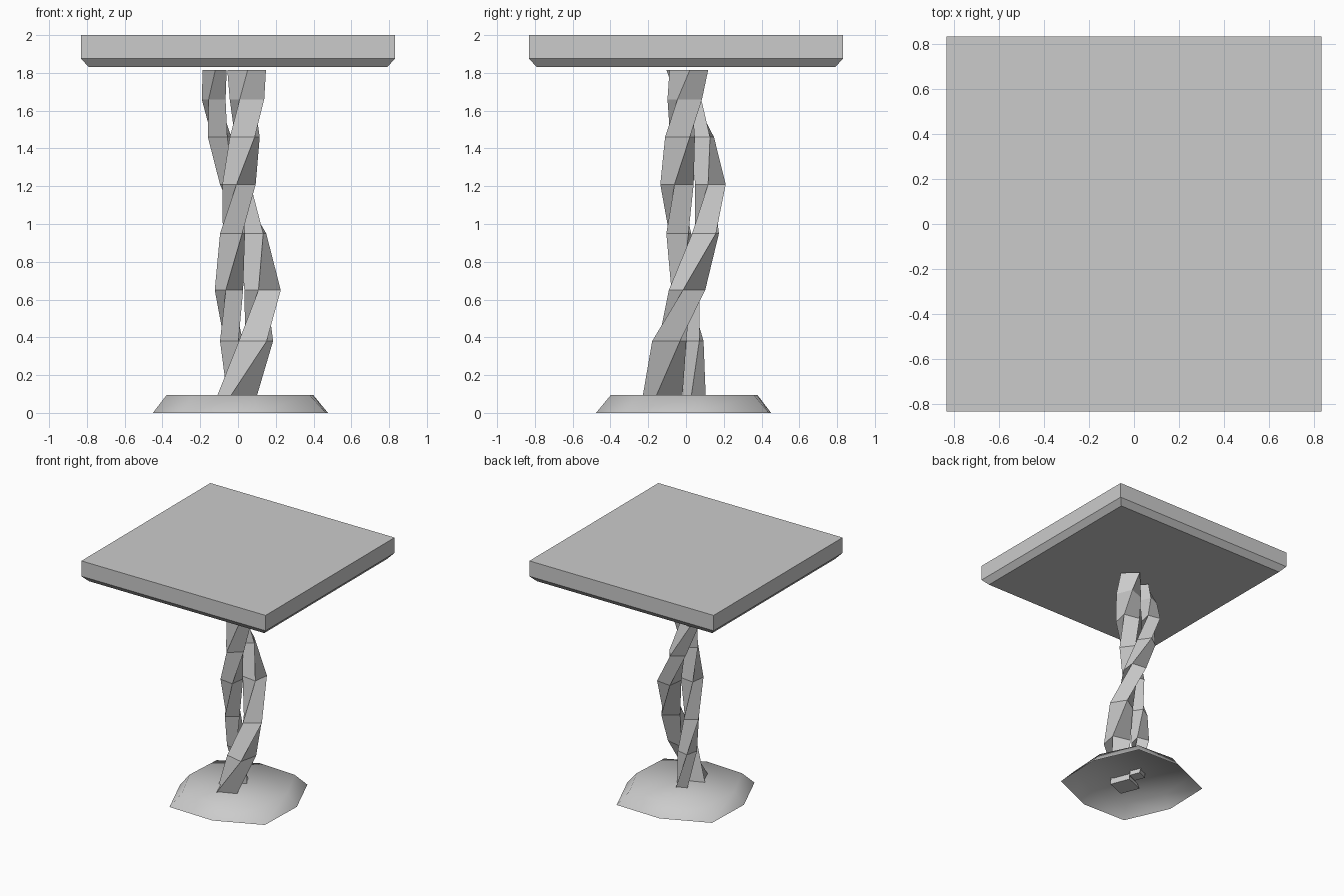
import bpy
from math import sin, cos, radians

if "Cube" in bpy.data.objects:
    bpy.data.objects.remove(bpy.data.objects["Cube"])


def make_object(name, verts, faces, smooth=False):
    mesh = bpy.data.meshes.new(name)
    mesh.from_pydata(verts, [], faces)
    mesh.update()
    for p in mesh.polygons:
        p.use_smooth = smooth
    obj = bpy.data.objects.new(name, mesh)
    bpy.context.collection.objects.link(obj)
    return obj


def loft(name, rings, cap_bottom=True, smooth=False):
    """Skin a stack of equal-sized counter-clockwise rings, bottom to top."""
    n = len(rings[0])
    verts = [v for ring in rings for v in ring]
    faces = []
    for r in range(len(rings) - 1):
        for i in range(n):
            j = (i + 1) % n
            faces.append((r * n + i, r * n + j, (r + 1) * n + j, (r + 1) * n + i))
    faces.append(tuple(range((len(rings) - 1) * n, len(rings) * n)))
    if cap_bottom:
        faces.append(tuple(reversed(range(n))))
    return make_object(name, verts, faces, smooth)


def square(cx, cy, z, side, turn):
    r = side / 2 ** 0.5
    return [(cx + r * cos(radians(turn + 45 + 90 * k)),
             cy + r * sin(radians(turn + 45 + 90 * k)), z) for k in range(4)]


# Square top with a chamfered underside
loft("table_top", [square(0, 0, z, s, 0)
                   for z, s in ((1.83, 1.58), (1.875, 1.66), (2.0, 1.66))])


# Two tapered square legs winding around each other
def twisted_leg(name, start, radius, side_low, side_high):
    rings = []
    for z in (0.05, 0.38, 0.65, 0.95, 1.21, 1.46, 1.66, 1.815):
        a = start + 168 * (z - 0.1)
        side = side_low + (side_high - side_low) * (z - 0.05) / 1.765
        rings.append(square(radius * cos(radians(a)), radius * sin(radians(a)),
                            z, side, a + 30))
    loft(name, rings)


twisted_leg("thick_footed_leg", -90, 0.13, 0.165, 0.09)
twisted_leg("thin_footed_leg", 90, 0.048, 0.09, 0.145)


# Hollow eight-sided foot, open underneath
def foot_ring(z, r_corner, r_mid, shift):
    ring = []
    for k in range(8):
        r = r_mid if k % 2 else r_corner
        a = radians(-34 + 45 * k)
        ring.append((r * cos(a) + shift, r * sin(a) - shift, z))
    return ring


loft("foot", [foot_ring(0, 0.545, 0.472, 0.013), foot_ring(0.095, 0.445, 0.395, 0.01)],
     cap_bottom=False, smooth=True)
